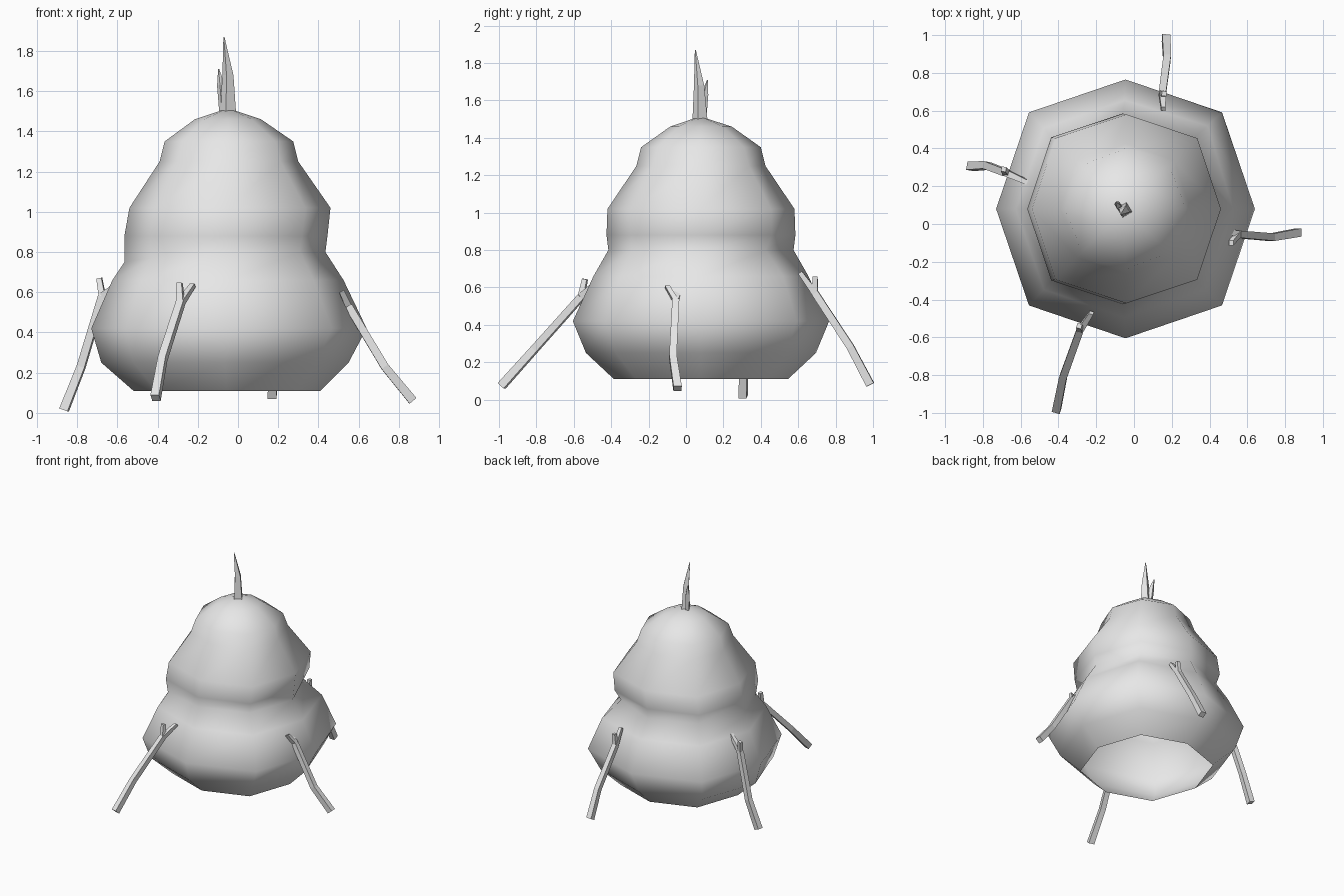
import bpy, bmesh, math
from mathutils import Vector

cube = bpy.data.objects.get("Cube")
if cube:
    bpy.data.objects.remove(cube, do_unlink=True)

grey = bpy.data.materials.new("plain_grey")
grey.use_nodes = True
grey.diffuse_color = (0.8, 0.8, 0.8, 1)
grey.node_tree.nodes["Principled BSDF"].inputs["Base Color"].default_value = (0.8, 0.8, 0.8, 1)


def finish(bm, name, smooth_angle=None):
    """Turn a bmesh into a named grey object."""
    bmesh.ops.recalc_face_normals(bm, faces=bm.faces)
    mesh = bpy.data.meshes.new(name)
    bm.to_mesh(mesh)
    bm.free()
    mesh.materials.append(grey)
    obj = bpy.data.objects.new(name, mesh)
    bpy.context.collection.objects.link(obj)
    if smooth_angle:
        bpy.ops.object.select_all(action='DESELECT')
        obj.select_set(True)
        bpy.context.view_layer.objects.active = obj
        bpy.ops.object.shade_smooth_by_angle(angle=math.radians(smooth_angle))


def bridge(bm, a, b):
    n = len(a)
    for i in range(n):
        bm.faces.new((a[i], a[(i + 1) % n], b[(i + 1) % n], b[i]))


def add_stick(bm, points, widths, side):
    """Square tapering stick through the points, kept level along 'side'."""
    pts = [Vector(p) for p in points]
    side = Vector(side).normalized()
    rings = []
    for k, p in enumerate(pts):
        d = pts[min(k + 1, len(pts) - 1)] - pts[max(k - 1, 0)]
        up = d.cross(side).normalized()
        w = widths[k]
        rings.append([bm.verts.new(p + side * w * s + up * w * u)
                      for s, u in ((-1, -1), (1, -1), (1, 1), (-1, 1))])
    for a, b in zip(rings, rings[1:]):
        bridge(bm, a, b)
    bm.faces.new(rings[0][::-1])
    bm.faces.new(rings[-1])


# Body: eight-sided hollow shell, open below
# Rows: height, radius, x centre, extra reach of the diagonal corners
SIDES = 8
profile = [(0.11, 0.465, -0.055, 1.05), (0.25, 0.615, -0.065, 1.05),
           (0.42, 0.685, -0.045, 1.055), (0.66, 0.575, -0.05, 1.05),
           (0.80, 0.495, -0.06, 1.05), (0.88, 0.505, -0.06, 1.06),
           (1.02, 0.5, -0.04, 1.06), (1.25, 0.345, -0.045, 1.05),
           (1.35, 0.32, -0.045, 1.02), (1.46, 0.165, -0.05, 1.02)]
# Uneven waist: (row, side) -> radius factor, height shift
folds = {(4, 1): (0.94, 0), (3, 1): (1.03, 0), (4, 4): (1.02, -0.05),
         (4, 5): (1, -0.03), (4, 3): (0.98, 0)}
bm = bmesh.new()
rings = []
for r, (z, rad, cx, corner) in enumerate(profile):
    ring = []
    for i in range(SIDES):
        a = 2 * math.pi * i / SIDES
        k, dz = folds.get((r, i), (1, 0))
        reach = rad * k * (corner if i % 2 else 1)
        ring.append(bm.verts.new((cx + reach * math.cos(a),
                                  0.08 + reach * math.sin(a), z + dz)))
    rings.append(ring)
for a, b in zip(rings, rings[1:]):
    bridge(bm, a, b)
apex = bm.verts.new((-0.05, 0.075, 1.515))
for i in range(SIDES):
    bm.faces.new((rings[-1][i], rings[-1][(i + 1) % SIDES], apex))
finish(bm, "body_shell", 89)

# Legs: foot, knee, fork, outer prong tip, inner prong tip
legs = {
    "front_leg": [(-0.41, -0.985, 0.075), (-0.375, -0.81, 0.27), (-0.285, -0.56, 0.55),
                  (-0.29, -0.54, 0.645), (-0.225, -0.47, 0.635)],
    "right_leg": [(-0.865, 0.305, 0.015), (-0.78, 0.31, 0.23), (-0.675, 0.27, 0.58),
                  (-0.69, 0.29, 0.67), (-0.54, 0.21, 0.68)],
    "back_leg": [(0.17, 0.985, 0.08), (0.175, 0.88, 0.28), (0.15, 0.69, 0.57),
                 (0.16, 0.69, 0.66), (0.155, 0.61, 0.68)],
    "left_leg": [(0.87, -0.045, 0.06), (0.73, -0.07, 0.23), (0.55, -0.055, 0.53),
                 (0.515, -0.10, 0.605), (0.42, -0.025, 0.64)],
}
for name, (foot, knee, fork, outer, inner) in legs.items():
    out = Vector(foot) - Vector(fork)
    side = (-out.y, out.x, 0)
    bm = bmesh.new()
    add_stick(bm, (foot, knee, fork), (0.022, 0.02, 0.019), side)
    add_stick(bm, (fork, outer), (0.016, 0.013), side)
    add_stick(bm, (fork, inner), (0.018, 0.012), side)
    finish(bm, name)

# Stem: one tall spike and a shorter one beside it
bm = bmesh.new()
add_stick(bm, ((-0.05, 0.075, 1.48), (-0.05, 0.07, 1.68), (-0.07, 0.05, 1.87)),
          (0.03, 0.02, 0.002), (1, 0.6, 0))
add_stick(bm, ((-0.075, 0.09, 1.49), (-0.085, 0.1, 1.63), (-0.096, 0.115, 1.71)),
          (0.013, 0.014, 0.002), (1, 0.6, 0))
finish(bm, "stem")
